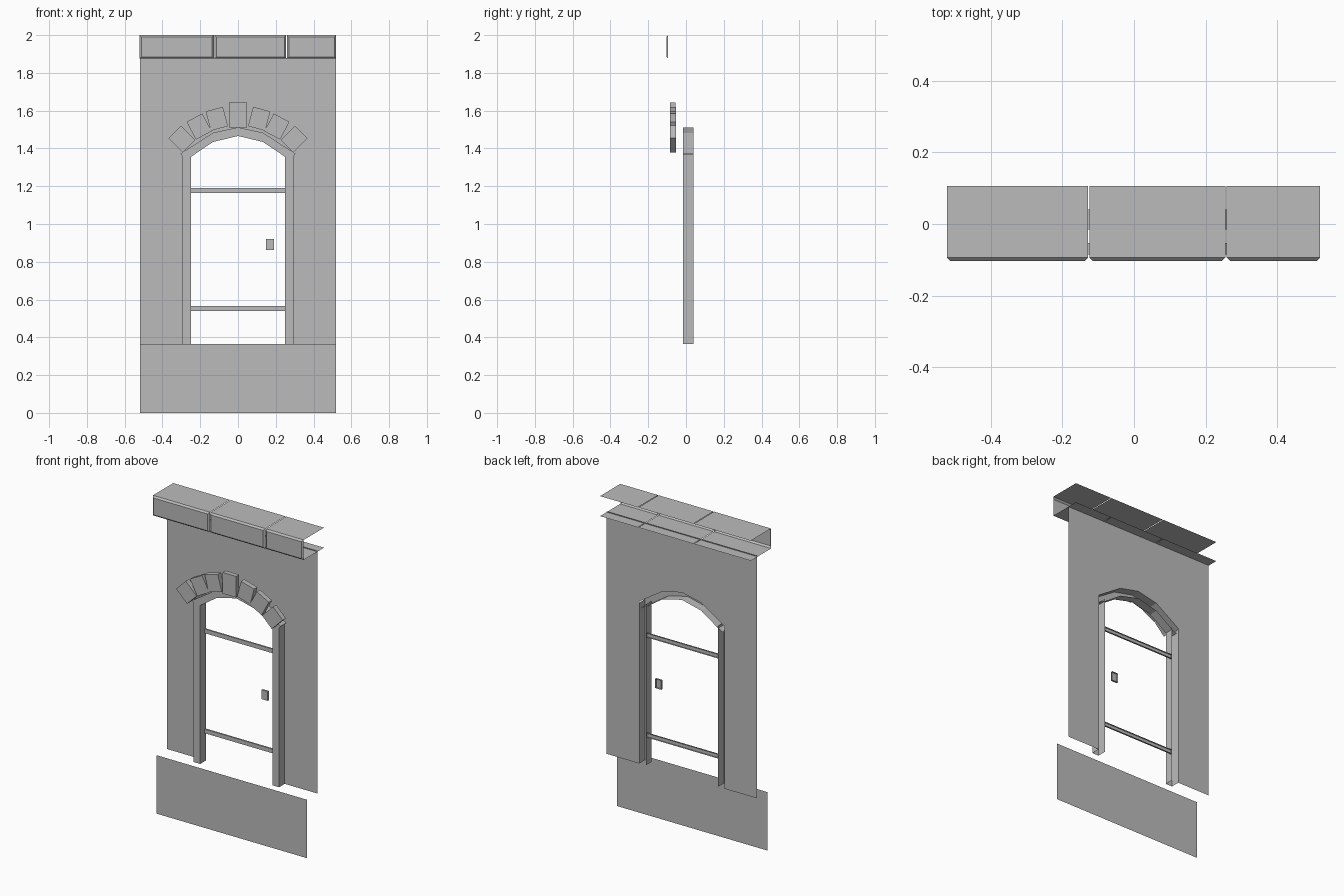
import bpy
import bmesh
from math import sin, cos, radians

old = bpy.data.objects.get("Cube")
if old:
    bpy.data.objects.remove(old)

stone = bpy.data.materials.new("stone_grey")
stone.use_nodes = True
GREY = (0.5, 0.5, 0.5, 1)
stone.diffuse_color = GREY
stone.node_tree.nodes["Principled BSDF"].inputs["Base Color"].default_value = GREY


def finish(name, bm):
    mesh = bpy.data.meshes.new(name)
    bm.to_mesh(mesh)
    bm.free()
    mesh.materials.append(stone)
    obj = bpy.data.objects.new(name, mesh)
    bpy.context.collection.objects.link(obj)
    return obj


def shell(name, outline, front, back=None, skip=()):
    """Front sheet from an (x, z) outline, with sides running back, open behind."""
    bm = bmesh.new()
    near = [bm.verts.new((x, front, z)) for x, z in outline]
    bm.faces.new(near)
    if back is not None:
        far = [bm.verts.new((x, back, z)) for x, z in outline]
        n = len(outline)
        for i in range(n):
            if i not in skip:
                j = (i + 1) % n
                bm.faces.new((near[i], far[i], far[j], near[j]))
        loose = [v for v in bm.verts if not v.link_faces]
        bmesh.ops.delete(bm, geom=loose, context='VERTS')
    return finish(name, bm)


def rect(x0, x1, z0, z1):
    return [(x0, z0), (x1, z0), (x1, z1), (x0, z1)]


HALF, SILL, CAP = 0.52, 0.365, 1.88
WALL_Y, FRAME_Y = 0.04, -0.016

# Arch edges, left to right
half_outer = [(-0.295, 1.378), (-0.133, 1.483)]
half_inner = [(-0.25, 1.355), (-0.133, 1.434)]


def full_arch(half, crown):
    return half + [(0, crown)] + [(-x, z) for x, z in reversed(half)]


outer = full_arch(half_outer, 1.512)
inner = full_arch(half_inner, 1.466)

# Wall sheet with the doorway cut out, and the plinth in front of it
opening = [(-0.295, SILL)] + outer + [(0.295, SILL)]
shell("wall", [(HALF, SILL), (HALF, CAP), (-HALF, CAP), (-HALF, SILL)] + opening, WALL_Y)
shell("plinth", rect(-HALF, HALF, 0, SILL), -0.062)

# Door frame: arch with open ends, and two jambs
ends = [(0.282, 1.34)], [(-0.282, 1.34)]
lower = ends[1] + inner + ends[0]
arch = lower + [(0.305, 1.372)] + outer[::-1][1:-1] + [(-0.305, 1.372)]
shell("frame_arch", arch, FRAME_Y, WALL_Y, skip=(len(lower) - 1, len(arch) - 1))
for side, x0, x1 in (("right", -0.295, -0.25), ("left", 0.25, 0.295)):
    shell(side + "_jamb", rect(x0, x1, SILL, 1.37), FRAME_Y, WALL_Y, skip=(0, 2))

# Door rails and handle plate
for name, z in (("lower_rail", 0.54), ("upper_rail", 1.165)):
    shell(name, rect(-0.25, 0.25, z, z + 0.026), 0.028, 0.038)
shell("handle_plate", rect(0.148, 0.19, 0.862, 0.92), 0.022, 0.034)

# Keystone and the arch stones on both sides of it
shell("keystone", rect(-0.047, 0.047, 1.51, 1.642), -0.085, -0.056)
stones = [(0.112, 1.557, 15), (0.206, 1.516, 28), (0.297, 1.45, 45)]
for side, s in (("right", -1), ("left", 1)):
    for k, (cx, cz, tilt) in enumerate(stones):
        a = -s * radians(tilt)
        pts = [(s * cx + u * cos(a) - v * sin(a), cz + u * sin(a) + v * cos(a))
               for u, v in rect(-0.047, 0.047, -0.053, 0.053)]
        shell(f"{side}_arch_stone_{k + 1}", pts, -0.085, -0.053)

# Coping blocks: top and bottom sheets joined by a chamfered front
for k, (x0, x1) in enumerate(((-0.522, -0.128), (-0.124, 0.255), (0.259, 0.52))):
    bm = bmesh.new()
    edge = 0.01
    rim = [bm.verts.new((x, -0.094, z)) for x, z in rect(x0, x1, CAP - 0.005, 2)]
    face = [bm.verts.new((x, -0.104, z))
            for x, z in rect(x0 + edge, x1 - edge, CAP + 0.005, 2 - edge)]
    back = [bm.verts.new((x, 0.106, z)) for x, z in rect(x0, x1, CAP - 0.005, 2)]
    bm.faces.new(face)
    for i in range(4):
        j = (i + 1) % 4
        bm.faces.new((face[i], rim[i], rim[j], face[j]))
    for i in (0, 2):
        bm.faces.new((rim[i], back[i], back[i + 1], rim[i + 1]))
    finish(f"coping_block_{k + 1}", bm)
